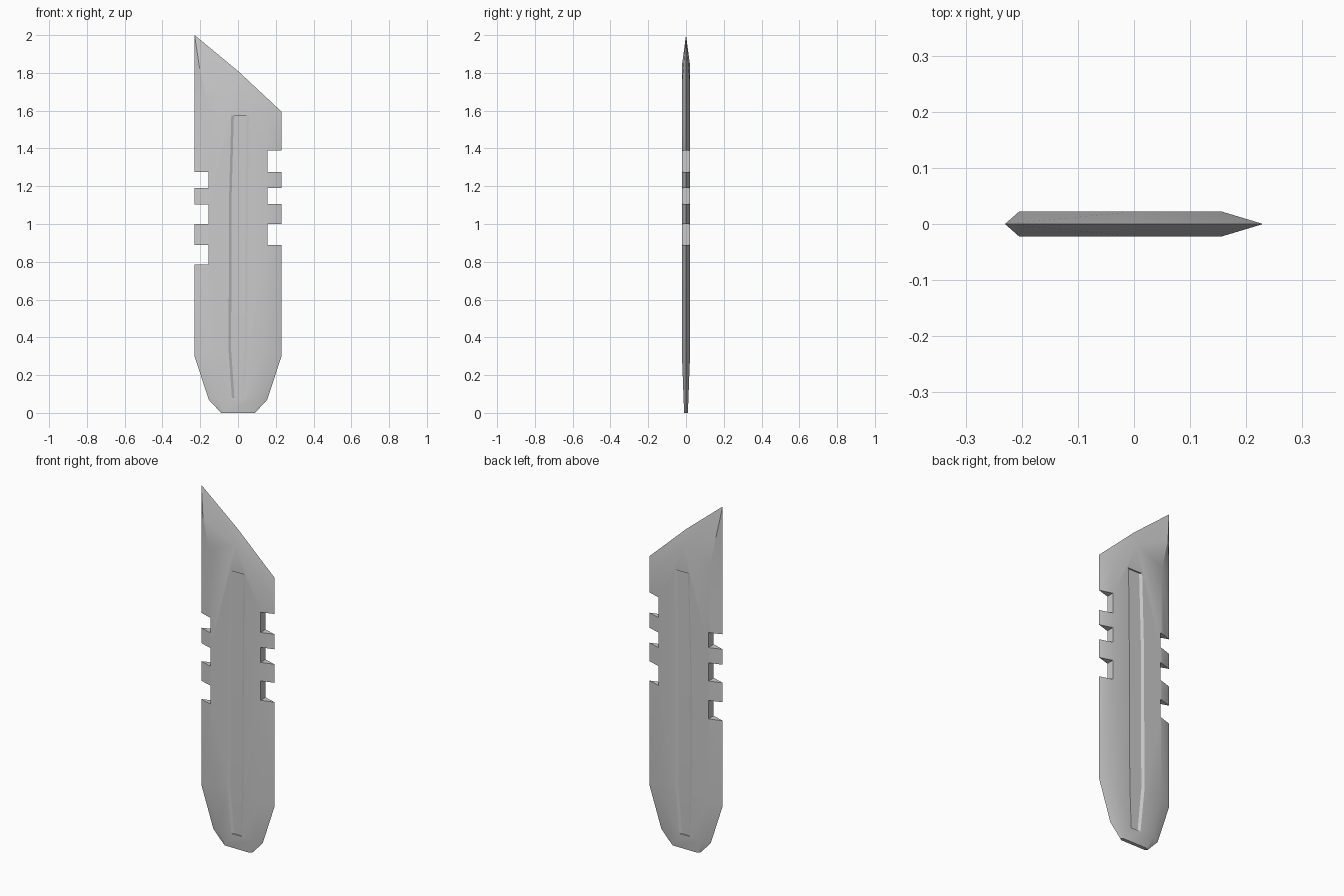
import bpy, bmesh

if "Cube" in bpy.data.objects:
    bpy.data.objects.remove(bpy.data.objects["Cube"])

T = 0.022  # half thickness


def make_object(name, bm):
    bmesh.ops.recalc_face_normals(bm, faces=bm.faces)
    mesh = bpy.data.meshes.new(name)
    bm.to_mesh(mesh)
    bm.free()
    obj = bpy.data.objects.new(name, mesh)
    bpy.context.collection.objects.link(obj)
    return obj


def face_y(z):
    """Half thickness of the flat face, thinning toward the foot."""
    return T if z >= 0.32 else 0.010 + (T - 0.010) * z / 0.32


# Blade body: sharp outer outline and flat inner outline on both sides
outer = [(-.23, 2), (0, 1.81), (.23, 1.595), (.23, .30), (.155, .07), (.09, 0),
         (-.09, 0), (-.155, .07), (-.23, .30), (-.23, 1.66)]
inner = [(-.205, 1.835), (0, 1.73), (.157, 1.56), (.157, .32), (.115, .08), (.075, 0),
         (-.075, 0), (-.115, .08), (-.157, .32), (-.167, 1.66)]
bm = bmesh.new()
rim = [bm.verts.new((x, 0, z)) for x, z in outer]
sides = []
for s in (-1, 1):
    v = [bm.verts.new((x, s * face_y(z), z)) for x, z in inner]
    sides.append(v)
    for ids in ((0, 1, 2, 3, 8, 9), (3, 4, 7, 8), (4, 5, 6, 7)):
        bm.faces.new([v[i] for i in ids])
    for i in range(10):
        j = (i + 1) % 10
        if i != 5:
            bm.faces.new((rim[i], rim[j], v[j], v[i]))
a, b = sides
bm.faces.new((rim[5], a[5], a[6], rim[6], b[6], b[5]))
blade = make_object("blade", bm)

# Cutters: edge notches and the long central groove on each face
bm = bmesh.new()


def loft(rings):
    loops = [[bm.verts.new(p) for p in ring] for ring in rings]
    for lo, hi in zip(loops, loops[1:]):
        for i in range(4):
            j = (i + 1) % 4
            bm.faces.new((lo[i], lo[j], hi[j], hi[i]))
    bm.faces.new(loops[0])
    bm.faces.new(loops[-1])


notches = {-1: ((.785, .89), (1.0, 1.103), (1.19, 1.275)),
           1: ((.89, 1.0), (1.105, 1.19), (1.275, 1.39))}
for s, spans in notches.items():
    for z0, z1 in spans:
        loft([[(s * .157, -.1, z), (s * .3, -.1, z), (s * .3, .1, z), (s * .157, .1, z)]
              for z in (z0, z1)])

groove = [(.08, -.033, .033), (.33, -.05, .05), (1.1, -.049, .053), (1.575, -.036, .058)]
for s in (-1, 1):
    rings = []
    for z, xl, xr in groove:
        top, floor = face_y(z) + .004, face_y(z) - .008
        rings.append([(xl - .006, s * top, z), (xr + .006, s * top, z),
                      (xr - .014, s * floor, z), (xl + .014, s * floor, z)])
    loft(rings)
cutter = make_object("notch_and_groove_cutter", bm)
cutter.hide_render = True

mod = blade.modifiers.new("cuts", 'BOOLEAN')
mod.operation = 'DIFFERENCE'
mod.solver = 'EXACT'
mod.object = cutter
bpy.context.view_layer.objects.active = blade
blade.select_set(True)
bpy.ops.object.modifier_apply(modifier=mod.name)
bpy.data.objects.remove(cutter)
bpy.ops.object.shade_smooth_by_angle(angle=0.5)
